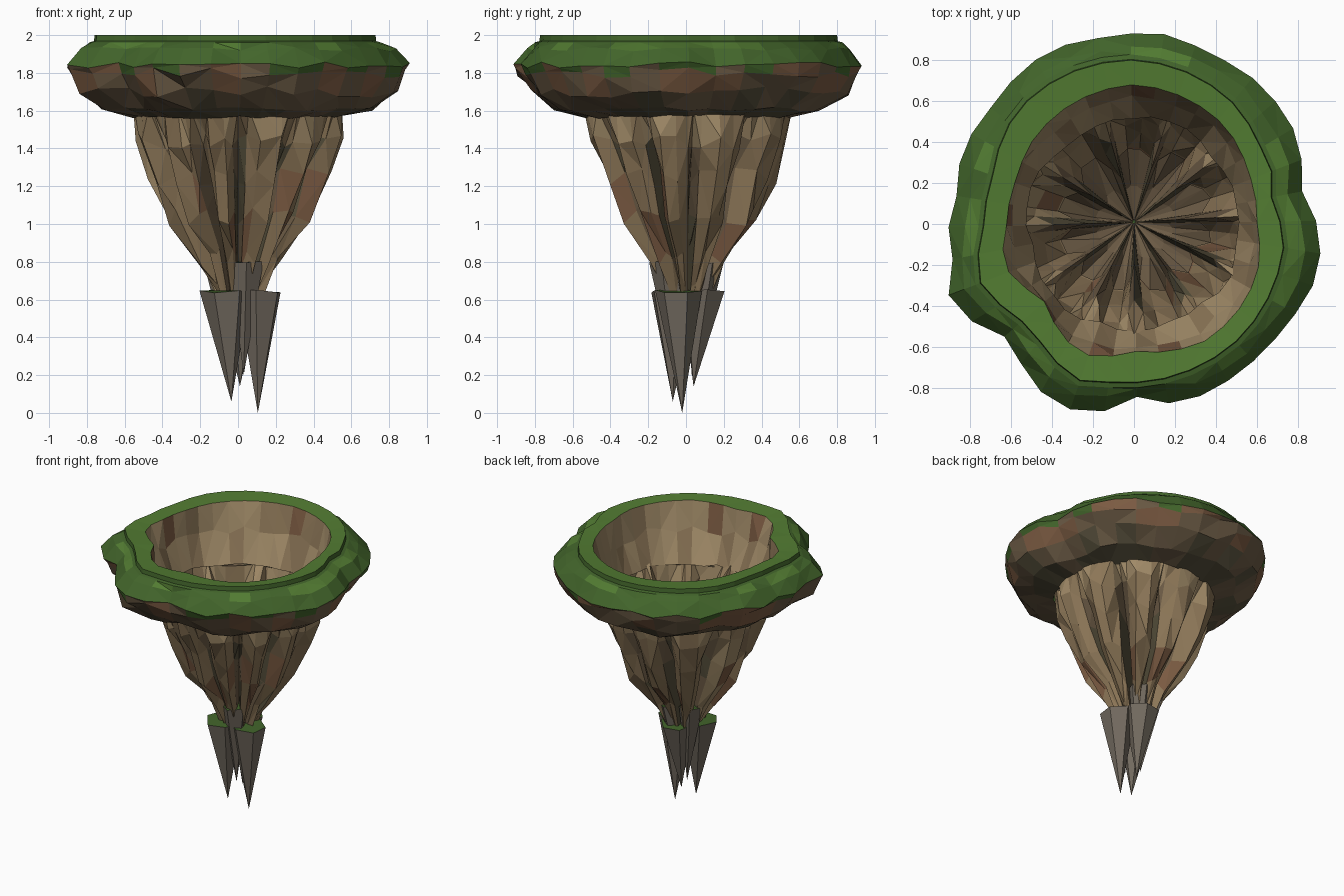
import bpy, bmesh, math, random

if "Cube" in bpy.data.objects:
    bpy.data.objects.remove(bpy.data.objects["Cube"])

random.seed(4)
TAU = 2 * math.pi


def mat(name, c):
    m = bpy.data.materials.new(name)
    m.diffuse_color = (*c, 1)
    m.use_nodes = True
    m.node_tree.nodes["Principled BSDF"].inputs["Base Color"].default_value = m.diffuse_color
    return m


MATS = [mat("grass", (.085, .20, .032)), mat("dark_grass", (.055, .13, .024)),
        mat("brown", (.15, .105, .06)), mat("red_brown", (.20, .105, .055)),
        mat("sand", (.36, .26, .14)), mat("tan", (.26, .18, .095)),
        mat("slate", (.17, .145, .115)), mat("dark_rock", (.095, .08, .045))]
GRASS, DGRASS, BROWN, RED, SAND, TAN, SLATE, DARK = range(8)


def polar(points):
    """Turn an outline of x, y points into a radius-by-angle function."""
    pts = sorted((math.atan2(y, x) % TAU, math.hypot(x, y)) for x, y in points)
    pts = [(pts[-1][0] - TAU, pts[-1][1])] + pts + [(pts[0][0] + TAU, pts[0][1])]

    def radius(a):
        a %= TAU
        for (a0, r0), (a1, r1) in zip(pts, pts[1:]):
            if a0 <= a <= a1:
                return r0 + (r1 - r0) * (a - a0) / max(a1 - a0, 1e-6)
    return radius


def loft(name, rings, pick):
    """Skin closed rings of points; pick(ring, segment) gives the material."""
    bm = bmesh.new()
    vs = [[bm.verts.new(p) for p in ring] for ring in rings]
    n = len(rings[0])
    for i in range(len(rings) - 1):
        for j in range(n):
            k = (j + 1) % n
            f = bm.faces.new((vs[i][j], vs[i][k], vs[i + 1][k], vs[i + 1][j]))
            f.material_index = pick(i, j)
    bmesh.ops.triangulate(bm, faces=bm.faces[:])
    return finish(name, bm)


def finish(name, bm):
    me = bpy.data.meshes.new(name)
    bm.to_mesh(me)
    bm.free()
    for m in MATS:
        me.materials.append(m)
    ob = bpy.data.objects.new(name, me)
    bpy.context.collection.objects.link(ob)
    return ob


# Outlines of the rim seen from above
outer = polar([(.2, .92), (.35, .84), (.62, .68), (.8, .42), (.82, .15), (.88, .05),
               (.91, -.22), (.8, -.42), (.65, -.6), (.4, -.8), (.22, -.88), (.02, -.84),
               (-.1, -.91), (-.3, -.91), (-.48, -.8), (-.6, -.56), (-.8, -.47),
               (-.91, -.34), (-.88, -.15), (-.91, -.05), (-.85, .18), (-.85, .33),
               (-.67, .6), (-.55, .75), (-.38, .86), (-.15, .91)])
lip = polar([(0, .80), (.3, .72), (.52, .55), (.6, .40), (.67, .27), (.66, .15), (.73, -.1),
             (.68, -.3), (.5, -.57), (.3, -.7), (-.1, -.77), (-.28, -.76), (-.5, -.5),
             (-.76, -.27), (-.73, 0), (-.69, .23), (-.57, .55), (-.35, .72)])
inner = polar([(0, .68), (.24, .62), (.45, .47), (.56, .25), (.6, 0), (.61, -.2),
               (.55, -.36), (.35, -.57), (0, -.62), (-.2, -.65), (-.3, -.6),
               (-.44, -.37), (-.64, -.2), (-.62, 0), (-.57, .23), (-.5, .4), (-.33, .57)])


# Grassy overhanging rim with hollow centre
N = 36
angles = [TAU * (j + .1) / N for j in range(N)]
waist = [.54 + random.uniform(-.02, .02) for _ in angles]


def rim_ring(fn, z, jr=0, jz=0):
    ring = []
    for j, a in enumerate(angles):
        r = fn(a, j) * (1 + random.uniform(-jr, jr))
        ring.append((r * math.cos(a), r * math.sin(a),
                     min(2, z + random.uniform(-jz, jz))))
    return ring


rim = [rim_ring(lambda a, j: waist[j] * .96, 1.58, .01, .01),
       rim_ring(lambda a, j: inner(a) * .6 + waist[j] * .4, 1.80, .02, .03),
       rim_ring(lambda a, j: inner(a), 1.99),
       rim_ring(lambda a, j: lip(a), 2.0),
       rim_ring(lambda a, j: lip(a) * 1.005, 1.968),
       rim_ring(lambda a, j: lip(a) * 1.035, 1.962),
       rim_ring(lambda a, j: lip(a) * .45 + outer(a) * .55, 1.925, .012, .012),
       rim_ring(lambda a, j: outer(a), 1.845, 0, .02),
       rim_ring(lambda a, j: outer(a) * .98, 1.80, .01, .03),
       rim_ring(lambda a, j: outer(a) * .92, 1.70, .025, .03),
       rim_ring(lambda a, j: outer(a) * .78, 1.605, .03, .015),
       rim_ring(lambda a, j: waist[j], 1.565, 0, .008)]
RIM_MATS = [(SAND, SAND, TAN), (TAN, SAND, SAND, RED), (GRASS,), (DGRASS,),
            (DGRASS,), (DGRASS, GRASS, DGRASS), (DGRASS,),
            (RED, BROWN, DGRASS), (BROWN, BROWN, RED), (BROWN, DARK, BROWN),
            (BROWN, DARK)]
loft("grass_rim", rim, lambda i, j: random.choice(RIM_MATS[i]))

# Tapering rock body: wedge-like ridges meeting at deep clefts
# each cleft: direction in degrees, depth 0..1
CLEFTS = [(-90, .97), (-55, .7), (-25, .75), (3, .97), (38, .8), (72, .75),
          (106, .9), (148, .8), (182, .85), (215, .7), (243, .8)]
# levels: height, ridge radius, share of the cleft depth
LEVELS = [(1.61, .555, 0), (1.44, .545, .3), (1.25, .465, .6), (1.04, .375, .88),
          (.82, .215, 1), (.64, .125, 1), (.45, .03, 1)]
ridges = []
for k, (a0, d0) in enumerate(CLEFTS):
    a1, d1 = CLEFTS[(k + 1) % len(CLEFTS)]
    a1 += 360 * (a1 < a0)
    for t, push in ((0, None), (.13, .85), (.38, 1.0), (.68, 1.0), (.88, .87)):
        a = math.radians(a0 + (a1 - a0) * (t + random.uniform(-.04, .04) * (t > 0)))
        ridges.append((a, d0 if t == 0 else None, push,
                       random.uniform(-.09, .05)))


def body_ring(z, rad, share):
    ring = []
    for a, depth, push, jit in ridges:
        if depth:
            r = rad * (1 - depth * share)
        else:
            r = rad * (1 - (1 - push) * min(1, share * 2)
                       + jit * min(1, share * 3) + random.uniform(-.03, .03) * (share > 0))
        r *= 1 + .05 * math.cos(a - .6) * min(1, share * 2)
        zz = z + random.uniform(-.05, .05) * (share > 0)
        ring.append((r * math.cos(a), r * math.sin(a) + .01, zz))
    return ring


tone = [random.choice((SAND, TAN, TAN)) for _ in CLEFTS]


def body_mat(i, j):
    part = j % 5
    if part in (0, 4) and i > 0:
        return random.choice((DARK, BROWN))
    if i in (2, 3) and random.random() < .2:
        return RED
    return tone[j // 5] if i > 0 else random.choice((SAND, TAN))


body = [body_ring(*lv) for lv in LEVELS]
loft("rock_body", body, body_mat)

# Bowl floor: the ridges run inward and meet at the centre
floor = [[(x * .985, y * .985, z + .01) for x, y, z in body[3]],
         [(x * .5, y * .5, .92) for x, y, z in body[3]],
         [(x * .02, y * .02 + .01, .86) for x, y, z in body[3]]]
loft("bowl_floor", floor, lambda i, j: DARK if j % 5 in (0, 4) else BROWN)


# Hanging stone spikes with grassy caps
def spike(name, top, r, tip, sides, turn):
    bm = bmesh.new()
    ring = []
    for k in range(sides):
        a = turn + TAU * k / sides
        ring.append(bm.verts.new((top[0] + r * math.cos(a), top[1] + r * math.sin(a),
                                  top[2] + random.uniform(-.012, .008))))
    point = bm.verts.new(tip)
    bm.faces.new(ring).material_index = DGRASS
    for k in range(sides):
        f = bm.faces.new((ring[(k + 1) % sides], ring[k], point))
        f.material_index = SLATE
    finish(name, bm)


spike("left_spike", (-.07, -.06, .645), .135, (-.035, -.07, .06), 6, .1)
spike("right_spike", (.11, -.04, .645), .125, (.105, -.02, 0), 6, .4)
spike("back_spike", (.01, .09, .65), .12, (.01, .04, .14), 6, .2)
spike("upper_front_spike", (.045, -.10, .80), .095, (.03, -.06, .2), 5, .94)
spike("upper_left_spike", (-.10, .08, .80), .085, (-.03, .03, .2), 5, .8)
spike("upper_back_spike", (.05, .115, .80), .085, (.01, .05, .2), 5, .3)
